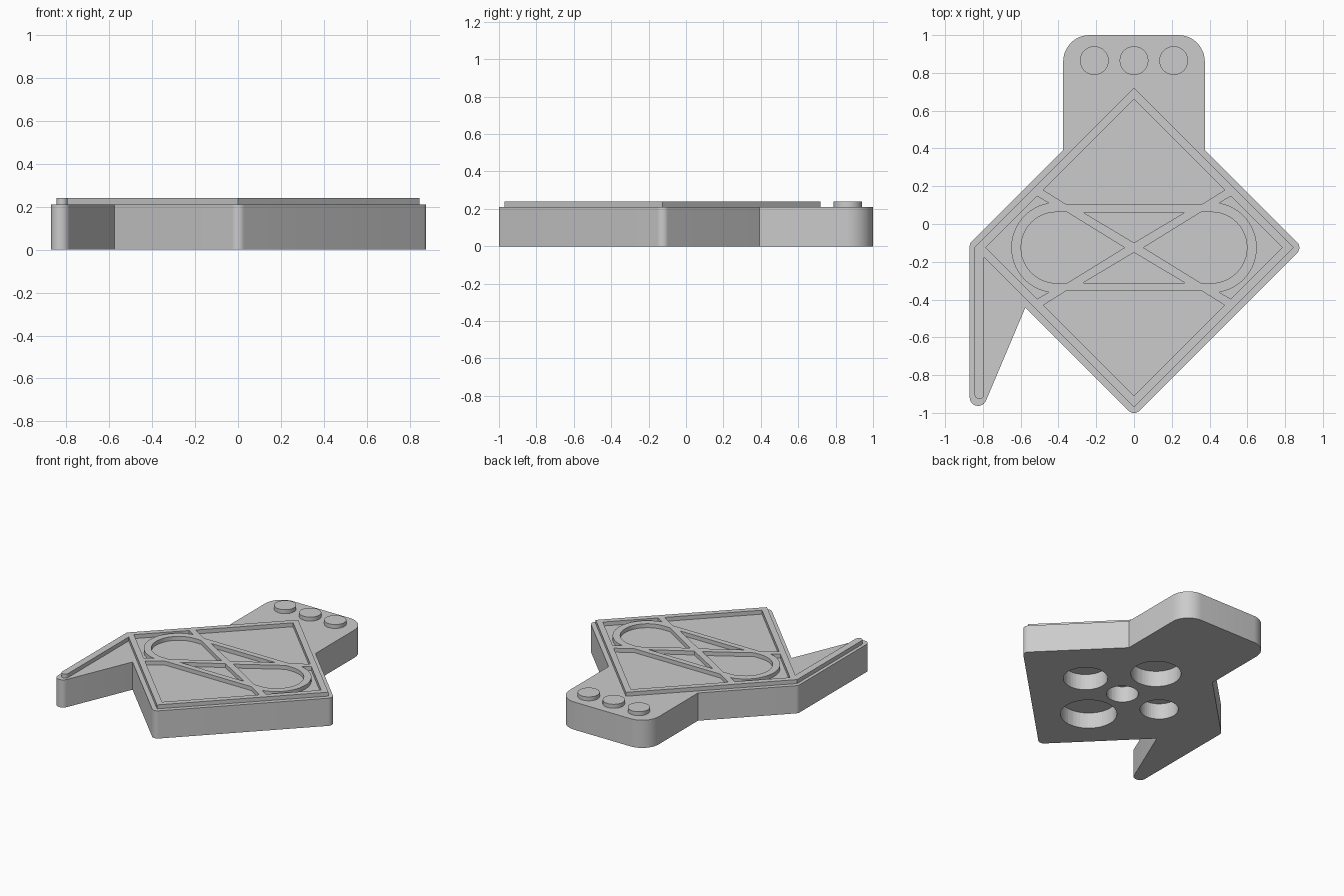
import bpy
from math import cos, sin, tan, radians
from mathutils import Vector

old = bpy.data.objects.get("Cube")
if old:
    bpy.data.objects.remove(old, do_unlink=True)

CY = -0.125          # centre of the diamond
TOP, RAISED = 0.21, 0.24

grey = bpy.data.materials.new("plain_grey")
grey.use_nodes = True
grey.diffuse_color = (0.6, 0.6, 0.6, 1)
grey.node_tree.nodes["Principled BSDF"].inputs["Base Color"].default_value = (0.6, 0.6, 0.6, 1)


def arc(x, y, r, a0, a1, n=24):
    angles = [radians(a0 + (a1 - a0) * i / n) for i in range(n + 1)]
    return [(x + r * cos(a), y + r * sin(a)) for a in angles]


def rounded(corners, steps=12):
    """Outline through (x, y, radius) corners, filleting those with a radius."""
    out = []
    for i, (x, y, r) in enumerate(corners):
        p = Vector((x, y))
        if not r:
            out.append((x, y))
            continue
        a = (Vector(corners[i - 1][:2]) - p).normalized()
        b = (Vector(corners[(i + 1) % len(corners)][:2]) - p).normalized()
        half = a.angle(b) / 2
        centre = p + (a + b).normalized() * (r / sin(half))
        start = p + a * (r / tan(half)) - centre
        sweep = start.angle_signed(p + b * (r / tan(half)) - centre)
        for k in range(steps + 1):
            t = -sweep * k / steps
            out.append((centre.x + start.x * cos(t) - start.y * sin(t),
                        centre.y + start.x * sin(t) + start.y * cos(t)))
    return out


def slab(name, loops, z0, z1):
    """Flat plate from an outer loop and any hole loops."""
    curve = bpy.data.curves.new(name, "CURVE")
    curve.dimensions = "2D"
    curve.fill_mode = "BOTH"
    curve.extrude = (z1 - z0) / 2
    for loop in loops:
        spline = curve.splines.new("POLY")
        spline.points.add(len(loop) - 1)
        for point, (x, y) in zip(spline.points, loop):
            point.co = (x, y, 0, 1)
        spline.use_cyclic_u = True
    obj = bpy.data.objects.new(name, curve)
    obj.location.z = (z0 + z1) / 2
    bpy.context.collection.objects.link(obj)
    bpy.ops.object.select_all(action="DESELECT")
    bpy.context.view_layer.objects.active = obj
    obj.select_set(True)
    bpy.ops.object.convert(target="MESH")
    obj = bpy.context.object
    # Weld the caps to the walls so the plate is a closed solid
    bpy.ops.object.mode_set(mode="EDIT")
    bpy.ops.mesh.select_all(action="SELECT")
    bpy.ops.mesh.remove_doubles(threshold=0.0002)
    bpy.ops.mesh.normals_make_consistent(inside=False)
    bpy.ops.object.mode_set(mode="OBJECT")
    obj.data.materials.clear()
    obj.data.materials.append(grey)
    bpy.ops.object.shade_smooth_by_angle(angle=radians(30))
    return obj


def shift(loop):
    return [(x, y + CY) for x, y in loop]


def flip_x(loop):
    return [(-x, y) for x, y in reversed(loop)]


def flip_y(loop):
    return [(x, -y) for x, y in reversed(loop)]


# Body: diamond, tab at the back and tapering arm on the right
S = 0.892
body = slab("body", [rounded([
    (0, CY - S, 0.04), (S, CY, 0.04),
    (0.375, CY + S - 0.375, 0), (0.375, 1, 0.14),
    (-0.375, 1, 0.14), (-0.375, CY + S - 0.375, 0),
    (-0.87, CY + S - 0.87, 0.04), (-0.87, -1.14, 0.045),
    (-0.575, CY - S + 0.575, 0)])], 0, TOP)

# Blind round sockets in the underside, each a different size
for x, y, r in [(0, 0, 0.11), (-0.33, 0, 0.132), (0.33, 0, 0.153),
                (0, 0.36, 0.173), (0, -0.36, 0.194)]:
    bpy.ops.mesh.primitive_cylinder_add(vertices=48, radius=r, depth=0.24,
                                        location=(x, y + CY, 0))
    cutter = bpy.context.object
    cutter.name = "socket_cutter"
    cutter.data.materials.append(grey)
    cut = body.modifiers.new("socket", "BOOLEAN")
    cut.operation = "DIFFERENCE"
    cut.solver = "EXACT"
    cut.object = cutter
    bpy.ops.object.select_all(action="DESELECT")
    bpy.context.view_layer.objects.active = body
    body.select_set(True)
    bpy.ops.object.modifier_apply(modifier=cut.name)
    bpy.data.objects.remove(cutter, do_unlink=True)
bpy.ops.object.shade_smooth_by_angle(angle=radians(30))

# Raised frame: diamond border with a strip running down the arm
H = 0.845
border = ([(0, -H), (H, 0), (0, H), (-H, 0)]
          + arc(-H + 0.026, -0.775, 0.026, 180, 360, 12)
          + [(-H + 0.052, -0.052)])

# Openings in the frame
large = [(0, 0.785), (-0.48, 0.305), (-0.36, 0.23), (0.36, 0.23), (0.48, 0.305)]
small = [(0, 0.026), (0.27, 0.187), (-0.27, 0.187)]
loop = [(0.05, 0), (0.355, -0.188)] + arc(0.41, 0, 0.188, -90, 90) + [(0.355, 0.188)]
side = [(0.785, 0), (0.513, 0.272)] + arc(0.41, 0, 0.24, 80, -80) + [(0.513, -0.272)]
openings = [large, flip_y(large), small, flip_y(small),
            loop, flip_x(loop), side, flip_x(side)]
slab("raised_frame", [shift(l) for l in [border] + openings], TOP - 0.004, RAISED)

# Three round studs on the tab
for i, x in enumerate((-0.21, 0, 0.21)):
    slab(f"tab_stud_{i + 1}", [arc(x, 0.865, 0.076, 0, 352.5, 47)], TOP - 0.004, RAISED)
